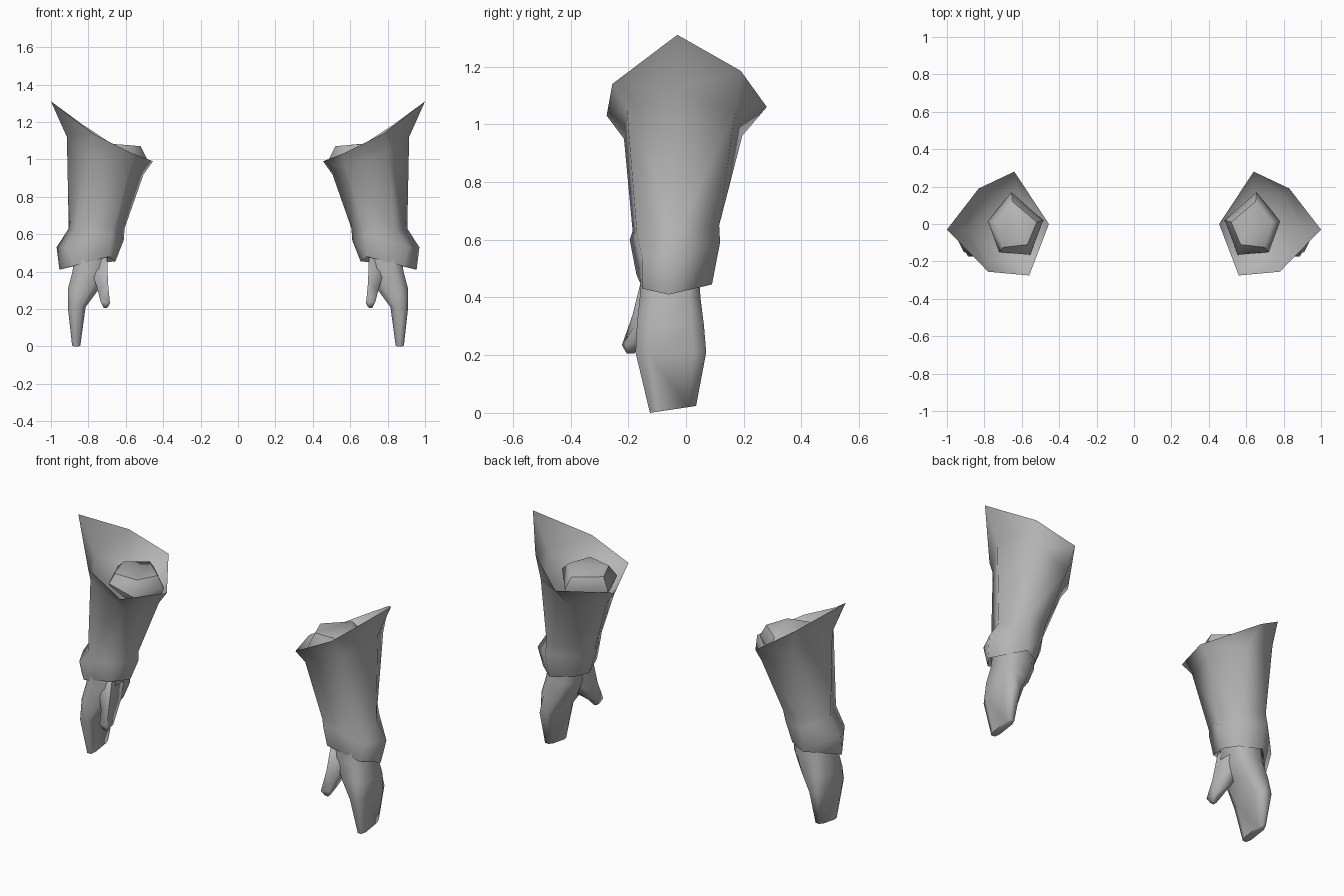
import bpy, bmesh, math
from mathutils import Vector

if "Cube" in bpy.data.objects:
    bpy.data.objects.remove(bpy.data.objects["Cube"])

grey = bpy.data.materials.new("grey")
grey.diffuse_color = (0.46, 0.46, 0.46, 1)
grey.use_nodes = True
grey.node_tree.nodes["Principled BSDF"].inputs["Base Color"].default_value = grey.diffuse_color


def loft(name, rings, angle=80):
    """Skin a stack of rings, cap both ends and mirror to the other arm."""
    bm = bmesh.new()
    loops = [[bm.verts.new(p) for p in ring] for ring in rings]
    n = len(loops[0])
    for a, b in zip(loops, loops[1:]):
        for i in range(n):
            j = (i + 1) % n
            # split each quad along its shorter diagonal
            if (a[i].co - b[j].co).length < (a[j].co - b[i].co).length:
                tris = ((a[i], a[j], b[j]), (a[i], b[j], b[i]))
            else:
                tris = ((a[i], a[j], b[i]), (a[j], b[j], b[i]))
            for t in tris:
                bm.faces.new(t)
    bm.faces.new(loops[0])
    bm.faces.new(loops[-1])
    bmesh.ops.recalc_face_normals(bm, faces=bm.faces)
    mesh = bpy.data.meshes.new(name)
    bm.to_mesh(mesh)
    bm.free()
    mesh.materials.append(grey)
    ob = bpy.data.objects.new(name, mesh)
    bpy.context.collection.objects.link(ob)
    ob.modifiers.new("other_arm", 'MIRROR')
    bpy.ops.object.select_all(action='DESELECT')
    ob.select_set(True)
    bpy.context.view_layer.objects.active = ob
    bpy.ops.object.shade_smooth_by_angle(angle=math.radians(angle))
    return ob


def shrink(ring, factor, dz):
    """Copy a ring scaled about its middle and shifted in height."""
    c = sum((Vector(p) for p in ring), Vector()) / len(ring)
    return [c + (Vector(p) - c) * factor + Vector((0, 0, dz)) for p in ring]


def hand_ring(x0, x1, y0, y1, z, tilt=0.0):
    """Eight-sided mitten section, flat on the palm and on the back."""
    w, d = (x1 - x0) * 0.24, (y1 - y0) * 0.18
    pts = [(x0 + w, y0), (x1 - w, y0), (x1, y0 + d), (x1, y1 - d),
           (x1 - w, y1), (x0 + w, y1), (x0, y1 - d), (x0, y0 + d)]
    return [(x, y, z + tilt * (y - y0)) for x, y in pts]


# Flared sleeve: inner, back inner, back outer, outer, front outer, front inner
rim = [(.455, 0, .99), (.64, .28, 1.06), (.83, .19, 1.185),
       (1.0, -.03, 1.31), (.78, -.255, 1.14), (.56, -.275, 1.03)]
neck = [(.505, 0, .92), (.62, .195, .96), (.81, .17, 1.04),
        (.915, -.03, 1.12), (.80, -.205, 1.05), (.58, -.215, .95)]
wrist = [(.607, -.04, .63), (.68, .085, .65), (.81, .115, .65),
         (.905, -.03, .63), (.84, -.17, .62), (.67, -.185, .63)]
bulge = [(.61, -.04, .57), (.69, .075, .58), (.82, .118, .59),
         (.97, -.03, .53), (.91, -.15, .53), (.68, -.195, .60)]
hem = [(.655, -.05, .455), (.70, .03, .45), (.81, .09, .445),
       (.955, -.06, .41), (.88, -.15, .43), (.69, -.172, .48)]
loft("sleeve", [shrink(neck, .92, 0), rim, neck, wrist, bulge, hem,
                shrink(hem, .85, .04)])

# Arm stump inside the sleeve opening
collar = [(.485, .02, 1.0), (.655, .17, 1.02), (.78, .015, 1.05),
          (.72, -.15, 1.03), (.555, -.165, 1.0)]
stump_top = [(.52, .01, 1.07), (.65, .12, 1.075), (.74, .01, 1.09),
             (.70, -.125, 1.085), (.57, -.11, 1.075)]
loft("arm", [shrink(collar, .75, -.08), collar, stump_top], 60)

# Mitten hand
loft("hand", [hand_ring(.695, .87, -.155, .045, .50),
              hand_ring(.70, .885, -.16, .05, .40),
              hand_ring(.745, .91, -.17, .062, .305),
              hand_ring(.815, .91, -.175, .07, .21),
              hand_ring(.843, .887, -.125, .035, 0, .15)])

# Thumb
loft("thumb", [[(.70, -.03, .48), (.80, -.03, .46), (.80, -.14, .46), (.70, -.15, .48)],
               [(.695, -.075, .34), (.75, -.075, .30), (.75, -.18, .30), (.695, -.185, .34)],
               [(.685, -.16, .23), (.735, -.155, .24), (.735, -.215, .24), (.685, -.222, .235)],
               [(.698, -.18, .207), (.718, -.18, .205), (.718, -.205, .205), (.698, -.205, .207)]], 95)
